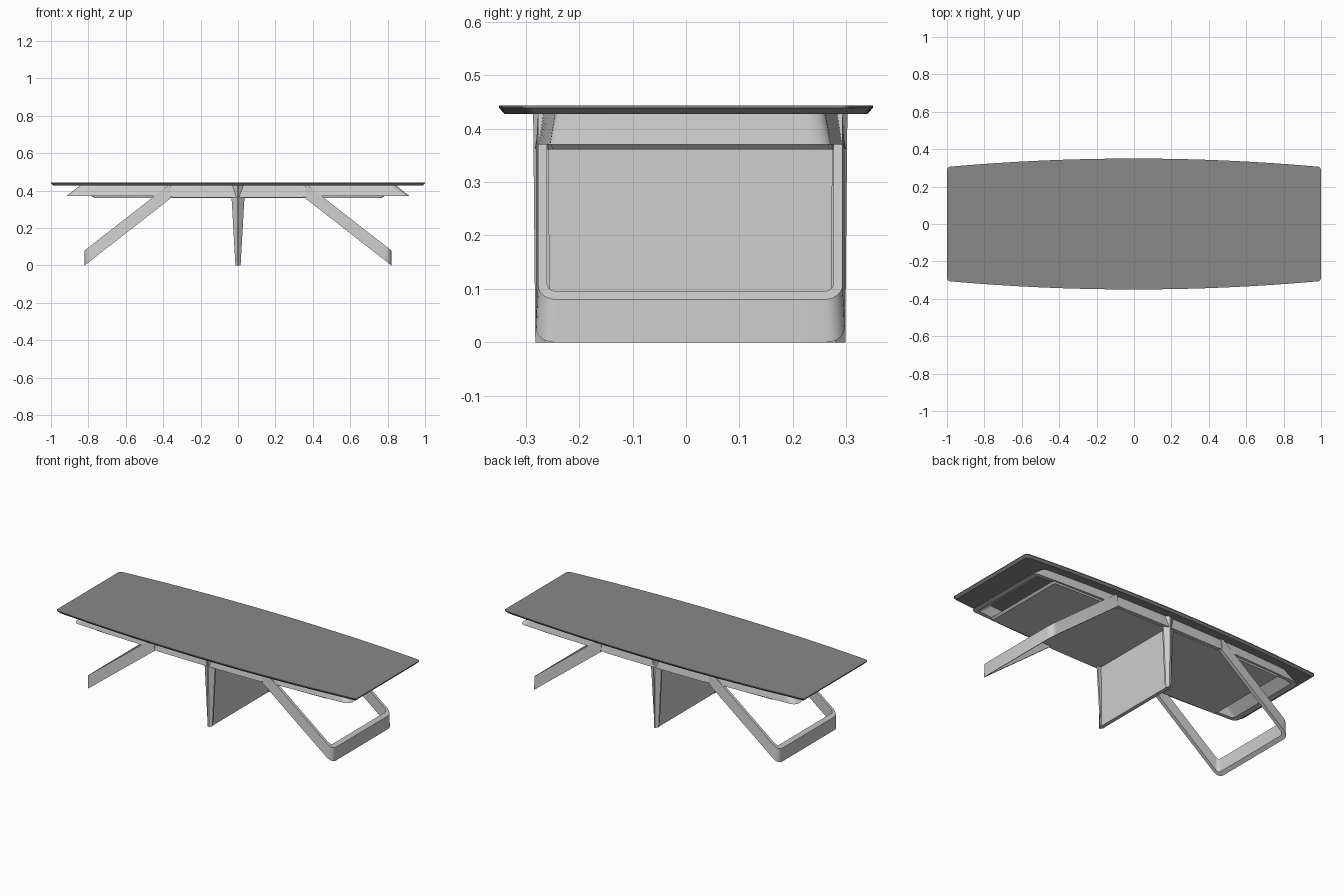
import bpy
import bmesh
from math import sin, cos, pi

cube = bpy.data.objects.get("Cube")
if cube:
    bpy.data.objects.remove(cube)

SHIFT = 0.008      # the base sits slightly behind the top's centre line
UNDER = 0.427      # underside of the top


def material(name, value):
    m = bpy.data.materials.new(name)
    m.use_nodes = True
    color = (value, value, value, 1)
    m.diffuse_color = color
    m.node_tree.nodes["Principled BSDF"].inputs["Base Color"].default_value = color
    return m


dark = material("dark grey", 0.25)
light = material("light grey", 0.62)


def loft(name, rings, mat, wrap_rings=False, wrap_points=True, cap_rings=False, cap_ends=False):
    """Skin a list of equal-length point rings into one solid."""
    bm = bmesh.new()
    rows = [[bm.verts.new(p) for p in ring] for ring in rings]
    pairs = list(zip(rows, rows[1:]))
    if wrap_rings:
        pairs.append((rows[-1], rows[0]))
    n = len(rows[0])
    for a, b in pairs:
        for i in range(n if wrap_points else n - 1):
            j = (i + 1) % n
            bm.faces.new((a[i], a[j], b[j], b[i]))
    if cap_rings:
        bm.faces.new(rows[0])
        bm.faces.new(rows[-1])
    if cap_ends:
        bm.faces.new([r[0] for r in rows])
        bm.faces.new([r[-1] for r in rows])
    bmesh.ops.recalc_face_normals(bm, faces=bm.faces)
    mesh = bpy.data.meshes.new(name)
    bm.to_mesh(mesh)
    bm.free()
    mesh.materials.append(mat)
    obj = bpy.data.objects.new(name, mesh)
    bpy.context.collection.objects.link(obj)
    bpy.ops.object.select_all(action="DESELECT")
    obj.select_set(True)
    bpy.context.view_layer.objects.active = obj
    bpy.ops.object.shade_smooth_by_angle(angle=pi / 6)
    return obj


def arc(cx, cy, r, start, steps=6):
    """Quarter circle, anticlockwise."""
    angles = [start + pi / 2 * i / steps for i in range(steps + 1)]
    return [(cx + r * cos(a), cy + r * sin(a)) for a in angles]


def bowed(hx, hy, bow, r, steps=32):
    """Rounded rectangle whose long sides bulge outwards."""
    def edge(x):
        return hy - bow * (x / hx) ** 2
    half = arc(hx - r, edge(hx - r) - r, r, 0)
    half += [((hx - r) * (1 - 2 * i / steps), edge((hx - r) * (1 - 2 * i / steps)))
             for i in range(1, steps)]
    half += arc(r - hx, edge(hx - r) - r, r, pi / 2)
    return half + [(-x, -y) for x, y in half]


def lift(points, z, shift=SHIFT):
    height = z if callable(z) else lambda x: z
    return [(x, y + shift, height(x)) for x, y in points]


# Table top with an undercut rim
loft("table_top", [lift(bowed(0.988, 0.339, 0.045, 0.02), UNDER, 0),
                   lift(bowed(1.0, 0.35, 0.045, 0.02), 0.439, 0),
                   lift(bowed(1.0, 0.35, 0.045, 0.02), 0.443, 0)], dark, cap_rings=True)


# Apron ring with ends that slope outwards towards the bottom
def apron_bottom(x):
    return 0.362 if abs(x) < 0.37 else 0.37


loft("apron_frame", [lift(bowed(0.918, 0.291, 0.03, 0.035), apron_bottom),
                     lift(bowed(0.845, 0.281, 0.03, 0.035), UNDER),
                     lift(bowed(0.81, 0.261, 0.03, 0.02), UNDER),
                     lift(bowed(0.883, 0.271, 0.03, 0.02), apron_bottom)], light, wrap_rings=True)

# Thin plate closing the apron from below
loft("under_plate", [lift(bowed(0.77, 0.27, 0.012, 0.01), 0.361),
                     lift(bowed(0.782, 0.272, 0.012, 0.01), 0.372)], light, cap_rings=True)


# Sloping loop legs, one at each end
SLOPE = 0.78


def leg_bottom(x):
    return SLOPE * (0.82 - abs(x))


def leg_top(x):
    return min(leg_bottom(x) + 0.08, UNDER)


def loop(side, hx, hy, r):
    path = [(0.36, -hy), (0.375, -hy)]
    path += arc(hx - r, r - hy, r, -pi / 2) + arc(hx - r, hy - r, r, 0)
    path += [(0.375, hy), (0.36, hy)]
    return [(side * x, y) for x, y in path]


for side, name in ((1, "left_loop_leg"), (-1, "right_loop_leg")):
    loft(name, [lift(loop(side, 0.82, 0.289, 0.035), leg_bottom),
                lift(loop(side, 0.82, 0.285, 0.035), leg_top),
                lift(loop(side, 0.80, 0.268, 0.018), leg_top),
                lift(loop(side, 0.80, 0.268, 0.018), leg_bottom)],
         light, wrap_rings=True, wrap_points=False, cap_ends=True)

# Centre panel
panel = [(0.011, 0.27), (-0.011, 0.27), (-0.011, -0.27), (0.011, -0.27)]
loft("centre_panel", [lift(panel, 0), lift(panel, 0.365)], light, cap_rings=True)


# Tapered posts with a ridged outer face at both ends of the panel
def post(side, half):
    plan = [(half, 0.262), (half, 0.272), (0.004, 0.29),
            (-0.004, 0.29), (-half, 0.272), (-half, 0.262)]
    return [(x, side * y) for x, y in plan]


for side, name in ((-1, "front_post"), (1, "back_post")):
    loft(name, [lift(post(side, 0.014), 0),
                lift([(x, y + side * 0.004) for x, y in post(side, 0.038)], UNDER)],
         light, cap_rings=True)
